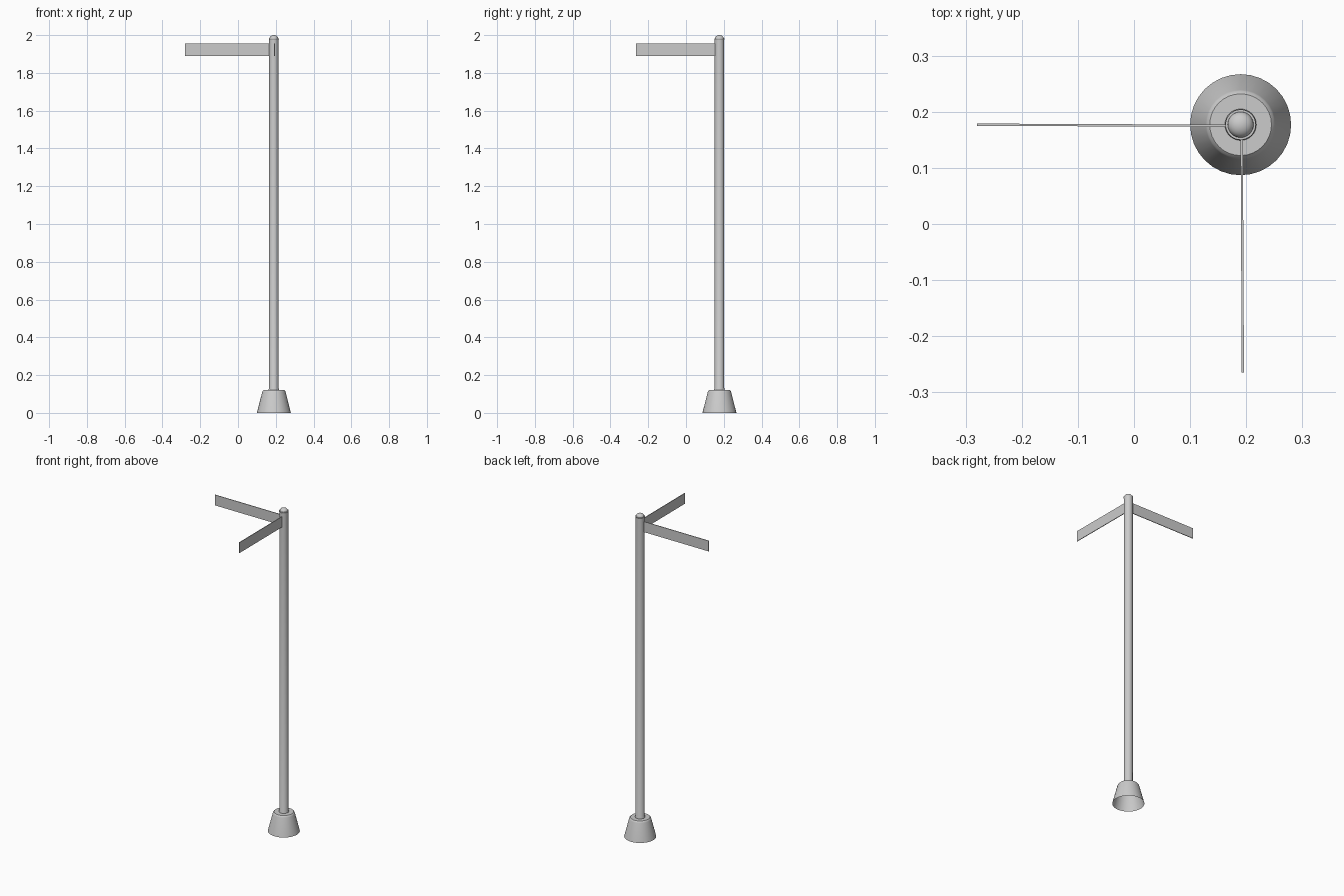
import bpy, bmesh, math
from mathutils import Matrix

if "Cube" in bpy.data.objects:
    bpy.data.objects.remove(bpy.data.objects["Cube"])

CX, CY = 0.19, 0.177   # pole axis


def lathe(name, profile, sides=32):
    """Revolve (radius, z) points about the pole axis."""
    bm = bmesh.new()
    rings = []
    for r, z in profile:
        if r == 0:
            rings.append([bm.verts.new((CX, CY, z))] * sides)
        else:
            rings.append([bm.verts.new((CX + r * math.cos(2 * math.pi * i / sides),
                                        CY + r * math.sin(2 * math.pi * i / sides), z))
                          for i in range(sides)])
    for a, b in zip(rings, rings[1:]):
        for i in range(sides):
            j = (i + 1) % sides
            bm.faces.new(list(dict.fromkeys((a[i], a[j], b[j], b[i]))))
    return finish(name, bm, True)


def finish(name, bm, smooth=False):
    bmesh.ops.recalc_face_normals(bm, faces=bm.faces)
    me = bpy.data.meshes.new(name)
    bm.to_mesh(me)
    bm.free()
    ob = bpy.data.objects.new(name, me)
    bpy.context.collection.objects.link(ob)
    if smooth:
        bpy.ops.object.select_all(action='DESELECT')
        bpy.context.view_layer.objects.active = ob
        ob.select_set(True)
        bpy.ops.object.shade_smooth_by_angle(angle=math.radians(35))
    return ob


def sign_blade(name, start, end, z0=1.89, z1=1.955, thick=0.004):
    """Thin vertical board between two plan points."""
    dx, dy = end[0] - start[0], end[1] - start[1]
    bm = bmesh.new()
    bmesh.ops.create_cube(bm, size=1)
    m = (Matrix.Translation(((start[0] + end[0]) / 2, (start[1] + end[1]) / 2, (z0 + z1) / 2))
         @ Matrix.Rotation(math.atan2(dy, dx), 4, 'Z')
         @ Matrix.Diagonal((math.hypot(dx, dy), thick, z1 - z0, 1)))
    bmesh.ops.transform(bm, matrix=m, verts=bm.verts)
    return finish(name, bm)


# tapered foot, open underneath
lathe("base", [(0.09, 0), (0.062, 0.11), (0.06, 0.115), (0.055, 0.12), (0.0, 0.12)])

# pole with a small collar at the foot
lathe("pole", [(0.028, 0.12), (0.028, 0.125), (0.025, 0.132), (0.025, 1.975), (0.0, 1.975)])

# domed finial with a slight rim
dome = [(0.023 * math.cos(a), 1.983 + 0.017 * math.sin(a))
        for a in [math.pi / 2 * k / 6 for k in range(6)]]
lathe("finial", [(0.025, 1.975), (0.027, 1.979), (0.027, 1.983)] + dome + [(0, 2.0)])

# two direction boards
sign_blade("left_sign", (0.172, 0.175), (-0.28, 0.177))
sign_blade("front_sign", (0.192, 0.155), (0.194, -0.265))
